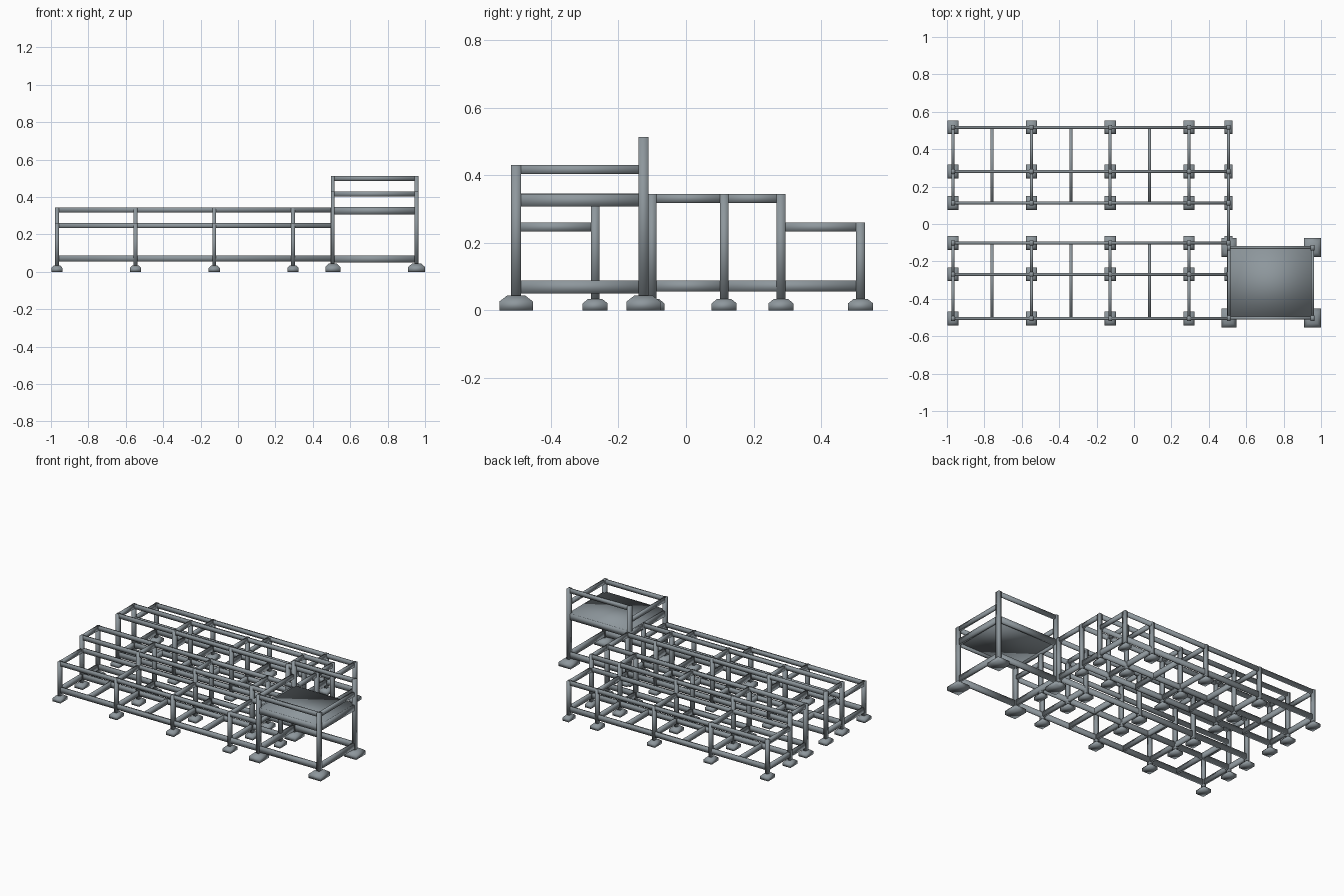
import bpy
import bmesh
from mathutils import Matrix, Vector

if "Cube" in bpy.data.objects:
    bpy.data.objects.remove(bpy.data.objects["Cube"])

steel = bpy.data.materials.new("blue_grey_steel")
steel.diffuse_color = (0.27, 0.31, 0.335, 1)
steel.use_nodes = True
steel.node_tree.nodes["Principled BSDF"].inputs["Base Color"].default_value = steel.diffuse_color


def make(name, bm):
    """Turn a bmesh into a softly shaded steel object."""
    mesh = bpy.data.meshes.new(name)
    bmesh.ops.recalc_face_normals(bm, faces=bm.faces)
    for f in bm.faces:
        f.smooth = True
    bm.to_mesh(mesh)
    bm.free()
    mesh.materials.append(steel)
    obj = bpy.data.objects.new(name, mesh)
    bpy.context.collection.objects.link(obj)
    return obj


def box(bm, x0, x1, y0, y1, z0, z1):
    mid = Vector(((x0 + x1) / 2, (y0 + y1) / 2, (z0 + z1) / 2))
    size = Matrix.Diagonal((x1 - x0, abs(y1 - y0), z1 - z0, 1))
    bmesh.ops.create_cube(bm, size=1, matrix=Matrix.Translation(mid) @ size)


def beam_x(bm, x0, x1, y, z0, z1, w=0.016):
    box(bm, x0, x1, y - w / 2, y + w / 2, z0, z1)


def beam_y(bm, x, y0, y1, z0, z1, w=0.016):
    box(bm, x - w / 2, x + w / 2, y0, y1, z0, z1)


def post(bm, x, y, z0, z1, wx, wy):
    box(bm, x - wx / 2, x + wx / 2, y - wy / 2, y + wy / 2, z0, z1)


def foot(bm, x, y, wx, wy, h):
    """Square pad with a tapered upper part."""
    rings = []
    for z, s in ((0, 1), (h * 0.6, 1), (h, 0.55)):
        rings.append([bm.verts.new((x + a * wx * s / 2, y + b * wy * s / 2, z))
                      for a, b in ((-1, -1), (1, -1), (1, 1), (-1, 1))])
    bm.faces.new(rings[0])
    bm.faces.new(rings[2])
    for lo, hi in zip(rings, rings[1:]):
        for i in range(4):
            j = (i + 1) % 4
            bm.faces.new((lo[i], lo[j], hi[j], hi[i]))


COLS = (-0.968, -0.548, -0.127, 0.294, 0.505)
MIDS = (-0.758, -0.338, 0.083)
ROWS = ((0.511, 0.26), (0.275, 0.345), (0.107, 0.345))  # distance from aisle, height
AISLE = 0.006
LOW = (0.055, 0.088)
X0, X1 = COLS[0], COLS[-1]

# Two stepped stands, mirrored about the aisle
for side, label in ((1, "rear"), (-1, "front")):
    ys = [AISLE + side * d for d, h in ROWS]
    posts, feet = bmesh.new(), bmesh.new()
    long_beams, cross_beams = bmesh.new(), bmesh.new()
    for y, (d, h) in zip(ys, ROWS):
        for x in COLS:
            at_platform = side < 0 and x == X1
            if at_platform and d > 0.5:
                continue  # platform corner post stands here
            post(posts, x, y, 0.025, h, 0.02, 0.026)
            wx = 0.044 if x == X1 else 0.059
            foot(feet, x, y, wx, 0.074, 0.034)
        beam_x(long_beams, X0, X1, y, *LOW)
        beam_x(long_beams, X0, X1, y, h - 0.027, h)
    # the middle row also carries the lower step
    beam_x(long_beams, X0, X1, ys[1], 0.233, 0.26)
    for x in COLS:
        beam_y(cross_beams, x, *sorted((ys[0], ys[1])), 0.233, 0.26)
        beam_y(cross_beams, x, *sorted((ys[1], ys[2])), 0.318, 0.345)
    # floor-level ties, also halfway between the posts
    for x in COLS + MIDS:
        beam_y(cross_beams, x, *sorted((ys[0], ys[2])), *LOW)
    make(label + "_stand_posts", posts)
    make(label + "_stand_feet", feet)
    make(label + "_stand_long_beams", long_beams)
    make(label + "_stand_cross_beams", cross_beams)

# Tie across the aisle at the platform end
tie = bmesh.new()
ya, yb = AISLE - ROWS[2][0], AISLE + ROWS[2][0]
beam_y(tie, X1, ya, yb, 0.318, 0.345)
beam_y(tie, X1, ya, yb, *LOW)
make("aisle_tie", tie)

# Raised platform
PX, PY = (0.507, 0.955), (-0.503, -0.126)
posts, feet, frame, rails = (bmesh.new() for _ in range(4))
for x in PX:
    for y, h in zip(PY, (0.43, 0.513)):
        post(posts, x, y, 0.03, h, 0.02, 0.03)
        foot(feet, x, y, 0.09 if x > 0.9 else 0.08, 0.1, 0.043)
    beam_y(frame, x, *PY, 0.05, 0.088)
    beam_y(frame, x, *PY, 0.307, 0.345)
    beam_y(rails, x, *PY, 0.403, 0.43)
for y, h in zip(PY, (0.43, 0.513)):
    beam_x(frame, *PX, y, 0.05, 0.088)
    beam_x(frame, *PX, y, 0.307, 0.345)
    beam_x(rails, *PX, y, h - 0.027, h)
make("platform_posts", posts)
make("platform_feet", feet)
make("platform_frame", frame)
make("platform_rails", rails)
deck = bmesh.new()
box(deck, PX[0] + 0.004, PX[1], PY[0], PY[1], 0.322, 0.346)
make("platform_deck", deck)
